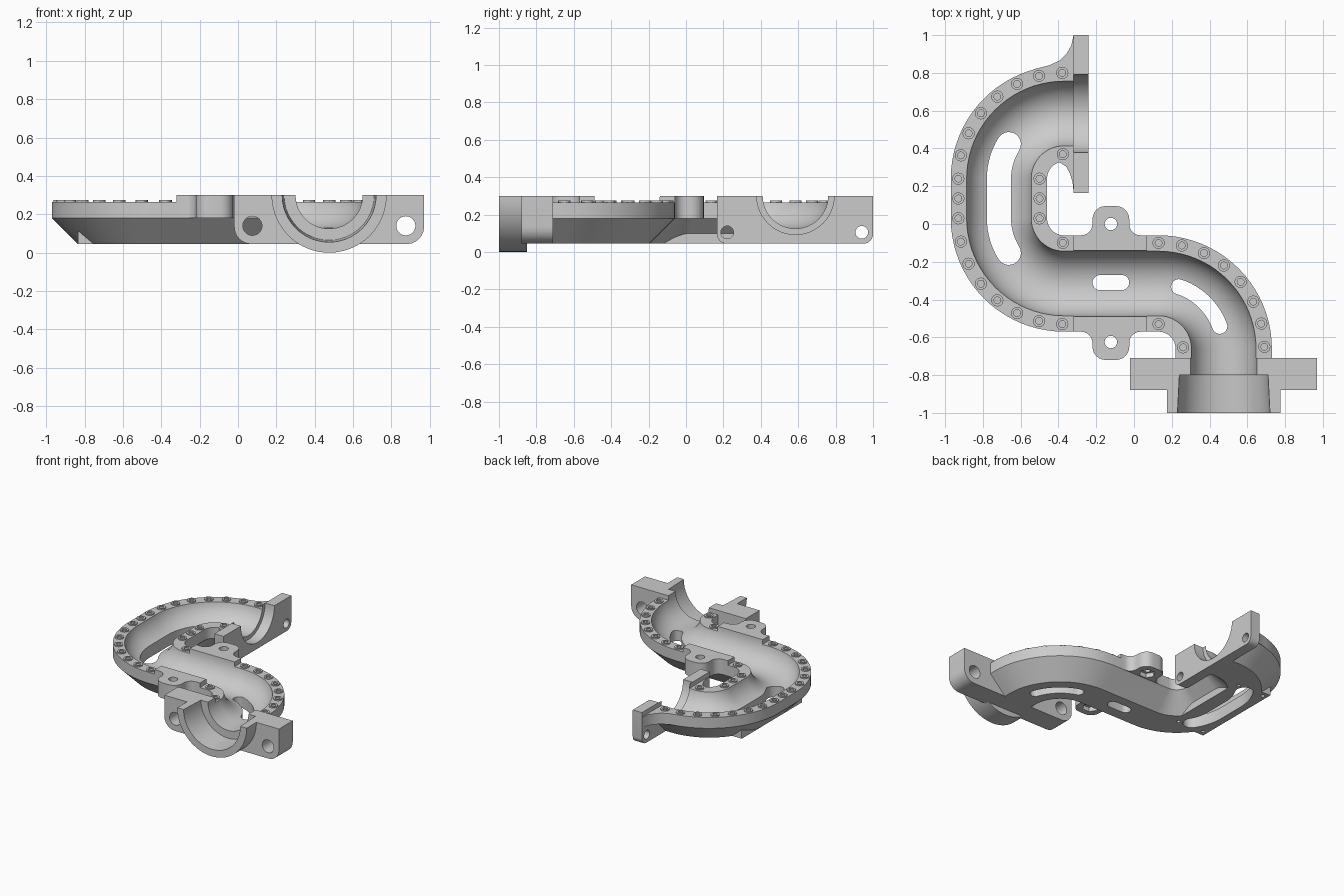
import bpy, bmesh
from math import sin, cos, pi, radians
from mathutils import Vector as V

if "Cube" in bpy.data.objects:
    bpy.data.objects.remove(bpy.data.objects["Cube"])

UL, LL, RC, R = (-0.37, 0.24), (-0.37, 0.03), (0.13, -0.66), 0.345   # bend centres, radius


def finish(name, bm):
    bmesh.ops.recalc_face_normals(bm, faces=bm.faces[:])
    me = bpy.data.meshes.new(name)
    bm.to_mesh(me)
    bm.free()
    ob = bpy.data.objects.new(name, me)
    bpy.context.collection.objects.link(ob)
    return ob


def arc(c, r, a0, a1, n):
    """Path stations: (point, left-hand normal)."""
    s = -1 if a1 > a0 else 1
    out = []
    for i in range(n + 1):
        a = radians(a0 + (a1 - a0) * i / n)
        d = V((cos(a), sin(a)))
        out.append((V(c) + d * r, d * s))
    return out


def add_sweep(bm, path, prof, closed=False):
    rings = [[bm.verts.new((*(p + n * u), z)) for u, z in prof] for p, n in path]
    k, m = len(prof), len(rings)
    for i in range(m if closed else m - 1):
        a, b = rings[i], rings[(i + 1) % m]
        for j in range(k):
            bm.faces.new((a[j], a[(j + 1) % k], b[(j + 1) % k], b[j]))
    if not closed:
        bm.faces.new(rings[0])
        bm.faces.new(rings[-1])


def sweep(name, path, prof):
    bm = bmesh.new()
    add_sweep(bm, path, prof)
    return finish(name, bm)


def prism(name, pts, lo, hi, axis='z', pts2=None):
    bm = bmesh.new()
    put = {'x': lambda p, d: (d, p[0], p[1]), 'y': lambda p, d: (p[0], d, p[1]),
           'z': lambda p, d: (p[0], p[1], d)}[axis]
    a = [bm.verts.new(put(p, lo)) for p in pts]
    b = [bm.verts.new(put(p, hi)) for p in (pts2 or pts)]
    bm.faces.new(a)
    bm.faces.new(b)
    for i in range(len(a)):
        j = (i + 1) % len(a)
        bm.faces.new((a[i], a[j], b[j], b[i]))
    return finish(name, bm)


def circle(x, y, r, n=24):
    return [(x + r * cos(2 * pi * i / n), y + r * sin(2 * pi * i / n)) for i in range(n)]


def rounded(pts, n=6):
    """Right-angled polygon with (x, y, fillet radius) corners."""
    out = []
    for i, (x, y, r) in enumerate(pts):
        p = V((x, y))
        if not r:
            out.append(p)
            continue
        u = (V(pts[i - 1][:2]) - p).normalized()
        v = (V(pts[(i + 1) % len(pts)][:2]) - p).normalized()
        for k in range(n + 1):
            t = pi / 2 * k / n
            out.append(p + r * (u + v) - r * (v * cos(t) + u * sin(t)))
    return out


def slot(name, path, w):
    def cap(st, t0):
        p, n = st
        h = V((n.y, -n.x))
        return [p + w * (n * cos(t0 + pi * k / 10) + h * sin(t0 + pi * k / 10)) for k in range(1, 10)]
    pts = [p + n * w for p, n in path] + cap(path[-1], 0)
    pts += [p - n * w for p, n in reversed(path)] + cap(path[0], pi)
    return prism(name, pts, 0.0, 0.25)


def pipe_path(end_x, end_y):
    return ([(V((end_x, 0.585)), V((0, -1)))] + arc(UL, R, 90, 180, 20) + arc(LL, R, 180, 270, 20)
            + arc(RC, R, 90, 0, 20) + [(V((0.475, end_y)), V((1, 0)))])


# Main half-pipe body with sloped underside
body = sweep("pipe_half_body", pipe_path(-0.28, -0.80),
             [(-0.255, 0.265), (-0.255, 0.18), (-0.12, 0.045), (0.12, 0.045), (0.255, 0.18), (0.255, 0.265)])

adds = [
    # raised centre pads with screw tabs
    prism("centre_tabs", rounded([
        (-0.32, -0.57, 0), (-0.22, -0.57, 0.06), (-0.22, -0.72, 0.07), (-0.025, -0.72, 0.07),
        (-0.025, -0.57, 0.06), (0.07, -0.57, 0), (0.07, -0.06, 0), (-0.025, -0.06, 0.06),
        (-0.025, 0.095, 0.07), (-0.22, 0.095, 0.07), (-0.22, -0.06, 0.06), (-0.32, -0.06, 0)]), 0.18, 0.30),
    # inlet and outlet flanges, collar
    prism("inlet_flange", rounded([(0.165, 0.30, 0), (0.165, 0.045, 0.05), (1.0, 0.045, 0.05), (1.0, 0.30, 0)]),
          -0.32, -0.24, 'x'),
    prism("outlet_flange", rounded([(-0.02, 0.30, 0), (-0.02, 0.045, 0.09), (0.97, 0.045, 0.09), (0.97, 0.30, 0)]),
          -0.88, -0.71, 'y'),
    prism("outlet_collar", [(0.475 + 0.3 * cos(pi + pi * i / 40), 0.30 + 0.3 * sin(pi + pi * i / 40))
                            for i in range(41)], -1.0, -0.85, 'y'),
    # curved gussets beside the inlet flange
    prism("outer_gusset", [(-0.30, 1.0), (-0.32, 1.0), (-0.332, 0.945), (-0.358, 0.90), (-0.395, 0.865),
                           (-0.45, 0.84), (-0.53, 0.82), (-0.50, 0.78), (-0.30, 0.78)], 0.18, 0.265),
    prism("inner_gusset", [(-0.30, 0.17), (-0.32, 0.17), (-0.325, 0.22), (-0.34, 0.27), (-0.36, 0.305),
                           (-0.395, 0.327), (-0.39, 0.36), (-0.30, 0.36)], 0.18, 0.265),
    # mounting plate under the large bend
    prism("mount_plate", [(-0.835, -0.235), (-0.54, -0.235), (-0.54, 0.505), (-0.835, 0.505)], 0.045, 0.12),
]

line = [(V((-0.18, -0.31)), V((0, 1))), (V((-0.065, -0.31)), V((0, 1)))]
cuts = [
    # flow channel and end sockets
    sweep("channel_cut", pipe_path(-0.20, -1.05), circle(0, 0.30, 0.175, 48)),
    prism("inlet_cut", circle(0.585, 0.30, 0.207, 48), -0.32, -0.2, 'x'),
    prism("outlet_cut", circle(0.475, 0.30, 0.246, 48), -1.02, -0.80, 'y', circle(0.475, 0.30, 0.235, 48)),
    # floor slots
    slot("large_slot_cut", arc(UL, R, 148, 180, 8) + arc(LL, R, 180, 212, 8), 0.064),
    slot("centre_slot_cut", line, 0.04),
    slot("bend_slot_cut", arc(RC, R, 72, 20, 12), 0.04),
]
# Flange bolt holes
for x in (0.075, 0.875):
    cuts.append(prism("bolt_cut", circle(x, 0.14, 0.05), -0.95, -0.65, 'y'))
for y in (0.22, 0.94):
    cuts.append(prism("bolt_cut", circle(y, 0.105, 0.034), -0.36, -0.2, 'x'))
# Tab holes with hexagonal nut pockets
for y in (0.0, -0.625):
    cuts.append(prism("tab_hole_cut", circle(-0.1225, y, 0.033), 0.1, 0.35))
    cuts.append(prism("nut_pocket_cut", circle(-0.1225, y, 0.058, 6), 0.1, 0.215))
# Mounting plate screw holes
for x in (-0.80, -0.575):
    for y in (-0.195, 0.465):
        cuts.append(prism("screw_cut", circle(x, y, 0.014, 12), 0.0, 0.09))

for obs, op in ((adds, 'UNION'), (cuts, 'DIFFERENCE')):
    for ob in obs:
        ob.hide_render = True
        m = body.modifiers.new(ob.name, 'BOOLEAN')
        m.operation, m.solver, m.object = op, 'EXACT', ob
bpy.context.view_layer.update()
done = bpy.data.meshes.new_from_object(body.evaluated_get(bpy.context.evaluated_depsgraph_get()))
body.modifiers.clear()
body.data = done
for ob in adds + cuts:
    bpy.data.objects.remove(ob)

# Raised rings along the rim
spots = []
for c, r, a0, a1, n in ((UL, 0.56, 91, 180, 7), (LL, 0.56, 180, 269, 7), (RC, 0.56, 90, 1, 7),
                        (UL, 0.13, 93, 180, 1), (LL, 0.13, 180, 267, 1), (RC, 0.13, 90, 3, 1)):
    spots += [p for p, _ in arc(c, r, a0, a1, n)]
spots += [V((-0.93, 0.135)), V((-0.50, 0.135))]
bm = bmesh.new()
for p in spots:
    add_sweep(bm, arc(p, 0.025, 0, 360, 20)[:-1],
              [(-0.007, 0.26), (0.007, 0.26), (0.007, 0.274), (-0.007, 0.274)], True)
rings = finish("rim_rings", bm)

bpy.ops.object.select_all(action='DESELECT')
for ob in (body, rings):
    ob.select_set(True)
bpy.context.view_layer.objects.active = body
bpy.ops.object.shade_smooth_by_angle(angle=radians(25))
